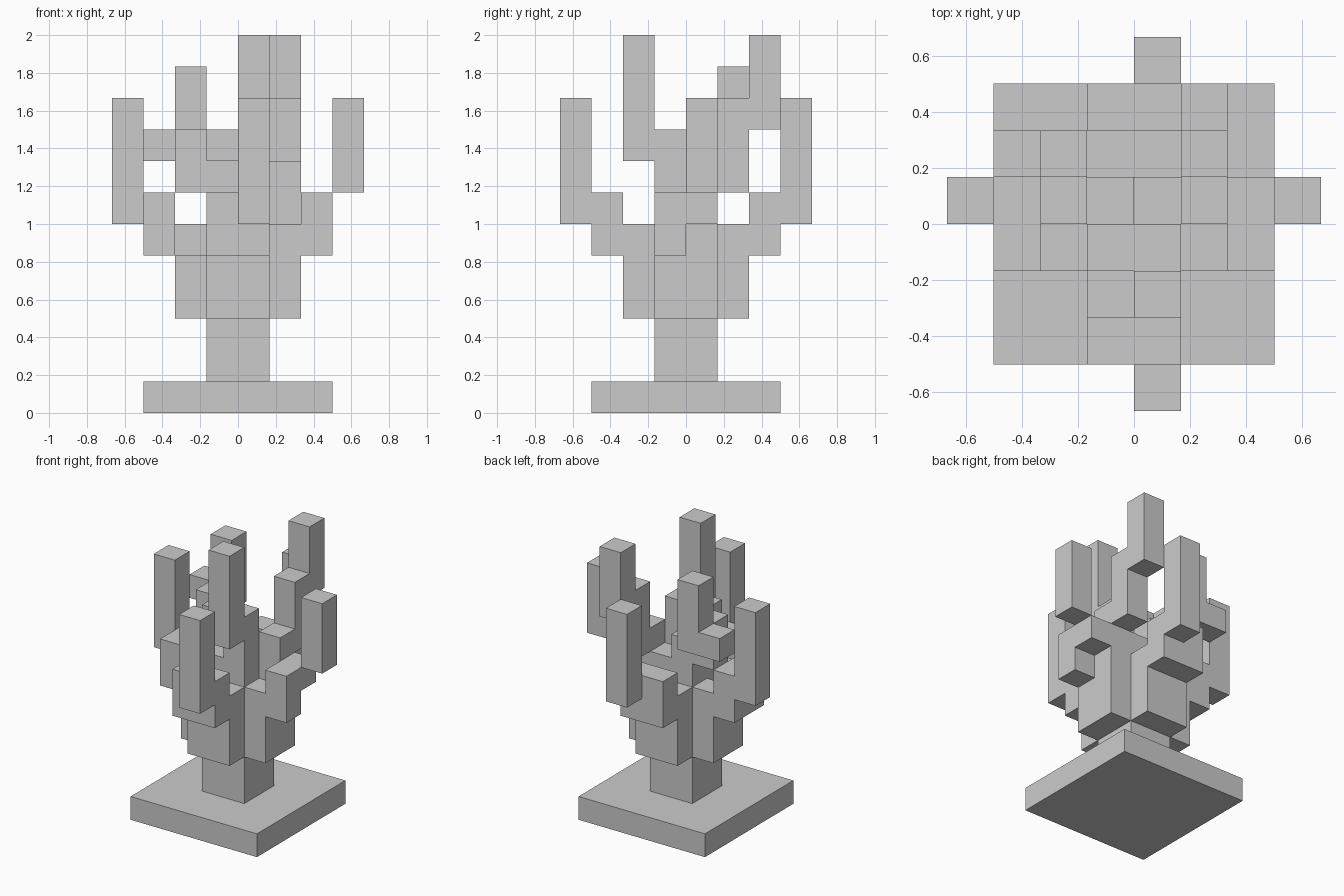
import bpy, bmesh
from mathutils import Vector

if "Cube" in bpy.data.objects:
    bpy.data.objects.remove(bpy.data.objects["Cube"])

U = 1 / 6  # one block of the model's grid


def part(name, *boxes):
    """Closed blocky mesh from boxes (x0, x1, y0, y1, z0, z1) in grid units."""
    cells = {(x, y, z) for x0, x1, y0, y1, z0, z1 in boxes
             for x in range(x0, x1) for y in range(y0, y1) for z in range(z0, z1)}
    bm = bmesh.new()
    for c in cells:
        for axis in range(3):
            for side in (0, 1):
                n = list(c)
                n[axis] += 2 * side - 1
                if tuple(n) in cells:
                    continue  # face shared inside the part
                a, b = (axis + 1) % 3, (axis + 2) % 3
                quad = []
                for i, j in ((0, 0), (1, 0), (1, 1), (0, 1)):
                    p = Vector(c)
                    p[axis] += side
                    p[a] += i
                    p[b] += j
                    quad.append(bm.verts.new(p * U))
                bm.faces.new(quad if side else quad[::-1])
    bmesh.ops.remove_doubles(bm, verts=bm.verts, dist=1e-4)
    bmesh.ops.dissolve_limit(bm, angle_limit=0.01, verts=bm.verts, edges=bm.edges)
    mesh = bpy.data.meshes.new(name)
    bm.to_mesh(mesh)
    bm.free()
    obj = bpy.data.objects.new(name, mesh)
    bpy.context.collection.objects.link(obj)
    return obj


# Foot and trunk
part("base", (-3, 3, -3, 3, 0, 1))
part("trunk", (-1, 1, -1, 1, 1, 3))

# Cross-shaped crown with a raised core; left side is notched near its top
part("crown",
     (-1, 1, -2, 2, 3, 6), (-2, 2, -1, 1, 3, 5),
     (1, 2, -1, 1, 5, 6), (-2, -1, 0, 1, 5, 6),
     (-1, 1, -1, 1, 6, 7))

# Four outer arms
part("front_arm", (-1, 1, -3, -2, 5, 7), (0, 1, -4, -3, 6, 10))
part("back_arm", (-1, 1, 2, 3, 5, 7), (0, 1, 3, 4, 6, 10))
part("left_arm", (-3, -2, -1, 1, 5, 7), (-4, -3, 0, 1, 6, 10))
part("right_arm", (2, 3, -1, 0, 5, 7), (2, 3, 0, 1, 6, 7), (3, 4, 0, 1, 7, 10))

# Three inner branches
part("front_branch", (0, 1, -1, 0, 7, 9), (-1, 0, -1, 0, 8, 9), (0, 1, -2, -1, 8, 12))
part("right_branch", (1, 2, 0, 1, 6, 8), (1, 2, 1, 2, 7, 10), (1, 2, 2, 3, 9, 12))
part("left_branch", (-1, 0, 0, 1, 7, 8), (-2, -1, 0, 1, 7, 9),
     (-3, -1, 1, 2, 8, 9), (-2, -1, 1, 2, 9, 11))
